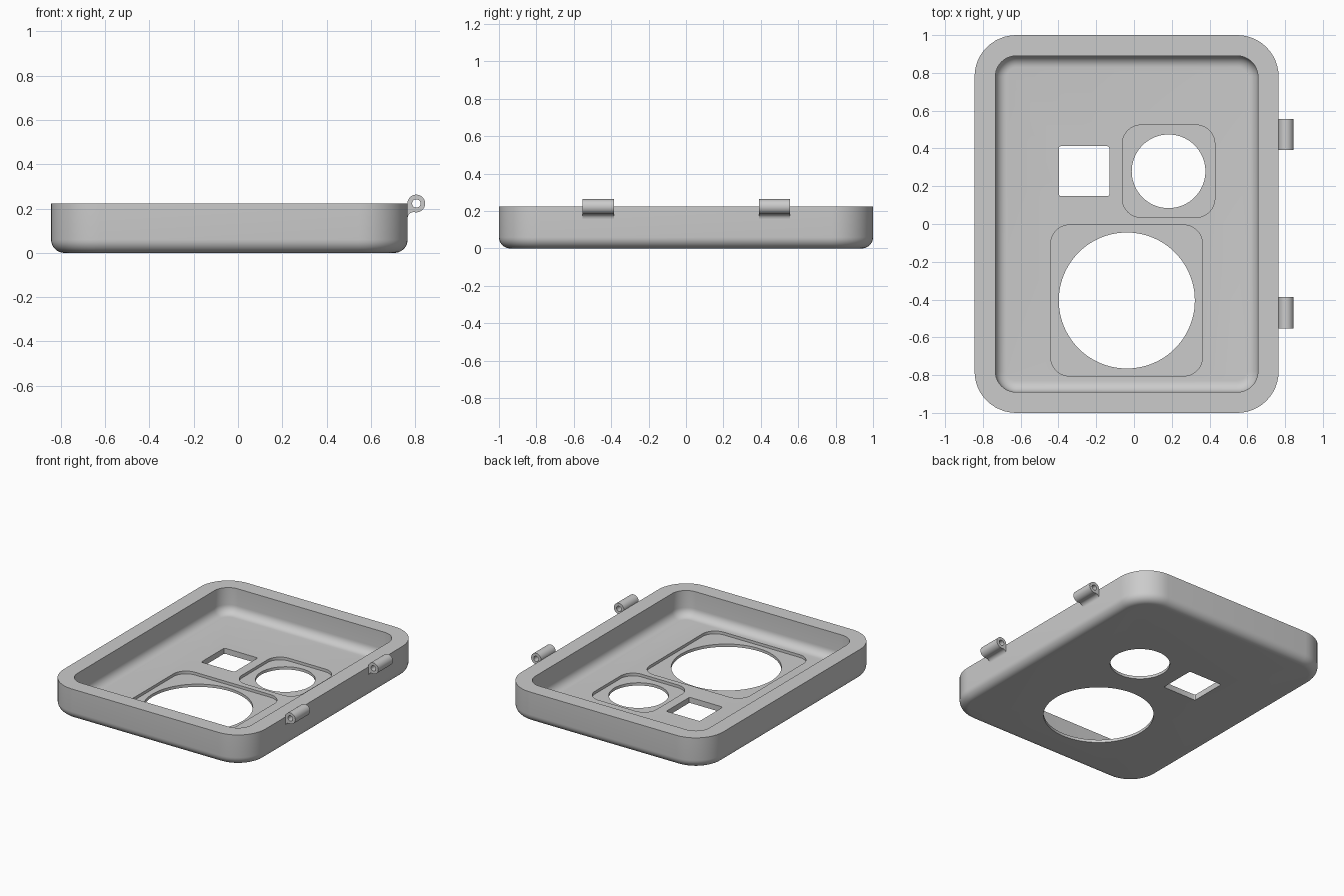
import bpy, bmesh
from math import sin, cos, pi

cube = bpy.data.objects.get("Cube")
if cube:
    bpy.data.objects.remove(cube, do_unlink=True)

grey = bpy.data.materials.new("plain grey")
grey.use_nodes = True
colour = (0.6, 0.6, 0.6, 1)
grey.diffuse_color = colour
grey.node_tree.nodes["Principled BSDF"].inputs["Base Color"].default_value = colour


def rounded_rect(x0, x1, y0, y1, r, steps=12):
    """Counter-clockwise outline of a rectangle with round corners."""
    corners = [(x1 - r, y1 - r), (x0 + r, y1 - r), (x0 + r, y0 + r), (x1 - r, y0 + r)]
    return [(cx + r * cos(a), cy + r * sin(a))
            for i, (cx, cy) in enumerate(corners)
            for a in [(i + k / steps) * pi / 2 for k in range(steps + 1)]]


def circle(cx, cy, r, n):
    return [(cx + r * cos(2 * pi * k / n), cy + r * sin(2 * pi * k / n)) for k in range(n)]


def loft(name, rings):
    """Closed solid skinned through rings of equal point count."""
    bm = bmesh.new()
    loops = [[bm.verts.new(p) for p in ring] for ring in rings]
    for a, b in zip(loops, loops[1:]):
        for i in range(len(a)):
            j = (i + 1) % len(a)
            bm.faces.new((a[i], a[j], b[j], b[i]))
    bm.faces.new(loops[0][::-1])
    bm.faces.new(loops[-1])
    bmesh.ops.recalc_face_normals(bm, faces=bm.faces)
    mesh = bpy.data.meshes.new(name)
    bm.to_mesh(mesh)
    bm.free()
    obj = bpy.data.objects.new(name, mesh)
    bpy.context.collection.objects.link(obj)
    mesh.materials.append(grey)
    return obj


def prism_z(name, outline, z0, z1):
    return loft(name, [[(x, y, z) for x, y in outline] for z in (z0, z1)])


def prism_y(name, outline, y0, y1):
    return loft(name, [[(x, y, z) for x, z in outline] for y in (y0, y1)])


def apply_boolean(obj, tool, operation):
    mod = obj.modifiers.new("boolean", 'BOOLEAN')
    mod.operation = operation
    mod.solver = 'EXACT'
    mod.object = tool
    bpy.context.view_layer.objects.active = obj
    bpy.ops.object.modifier_apply(modifier=mod.name)
    bpy.data.objects.remove(tool, do_unlink=True)


def smooth(obj):
    bpy.ops.object.select_all(action='DESELECT')
    obj.select_set(True)
    bpy.context.view_layer.objects.active = obj
    bpy.ops.object.shade_smooth_by_angle(angle=pi / 6)


LEFT, RIGHT, TOP, FLOOR, RECESS = -0.844, 0.766, 0.223, 0.04, 0.02
WALL, FILLET, STEPS = 0.11, 0.06, 8


def tray_ring(inset, z):
    outline = rounded_rect(LEFT + inset, RIGHT - inset, -1 + inset, 1 - inset, 0.22 - inset)
    return [(x, y, z) for x, y in outline]


# Tray shell: filleted underside, flat rim, cavity with filleted floor
angles = [k / STEPS * pi / 2 for k in range(STEPS + 1)]
rings = [tray_ring(FILLET * (1 - sin(a)), FILLET * (1 - cos(a))) for a in angles]
rings += [tray_ring(0, TOP), tray_ring(WALL, TOP)]
rings += [tray_ring(WALL + FILLET * (1 - cos(a)), FLOOR + FILLET * (1 - sin(a))) for a in angles]
tray = loft("tray", rings)

# Recesses and openings in the floor
cuts = [
    (rounded_rect(-0.441, 0.362, -0.805, -0.005, 0.1), RECESS),
    (rounded_rect(-0.062, 0.428, 0.035, 0.524, 0.1), RECESS),
    (circle(-0.038, -0.405, 0.36, 96), -0.1),
    (circle(0.183, 0.279, 0.195, 72), -0.1),
    (rounded_rect(-0.397, -0.131, 0.147, 0.412, 0.01, 3), -0.1),
]
for outline, bottom in cuts:
    apply_boolean(tray, prism_z("cutter", outline, bottom, 0.15), 'DIFFERENCE')
smooth(tray)

# Hinge knuckles with a concave bracket to the side wall and a pin hole
PIN = (0.805, 0.223)
SWEEP = 0.027
BRACKET = [(RIGHT + SWEEP * (1 - cos(a)), 0.157 + SWEEP * sin(a)) for a in angles]
BRACKET += [(0.805, 0.184), (0.805, 0.215), (0.76, 0.215), (0.76, 0.157)]
for name, y0, y1 in (("back_hinge", 0.391, 0.557), ("front_hinge", -0.554, -0.386)):
    hinge = prism_y(name, circle(*PIN, 0.04, 40), y0, y1)
    apply_boolean(hinge, prism_y("bracket", BRACKET, y0, y1), 'UNION')
    apply_boolean(hinge, prism_y("cutter", circle(*PIN, 0.019, 28), y0 - 0.1, y1 + 0.1),
                  'DIFFERENCE')
    smooth(hinge)
